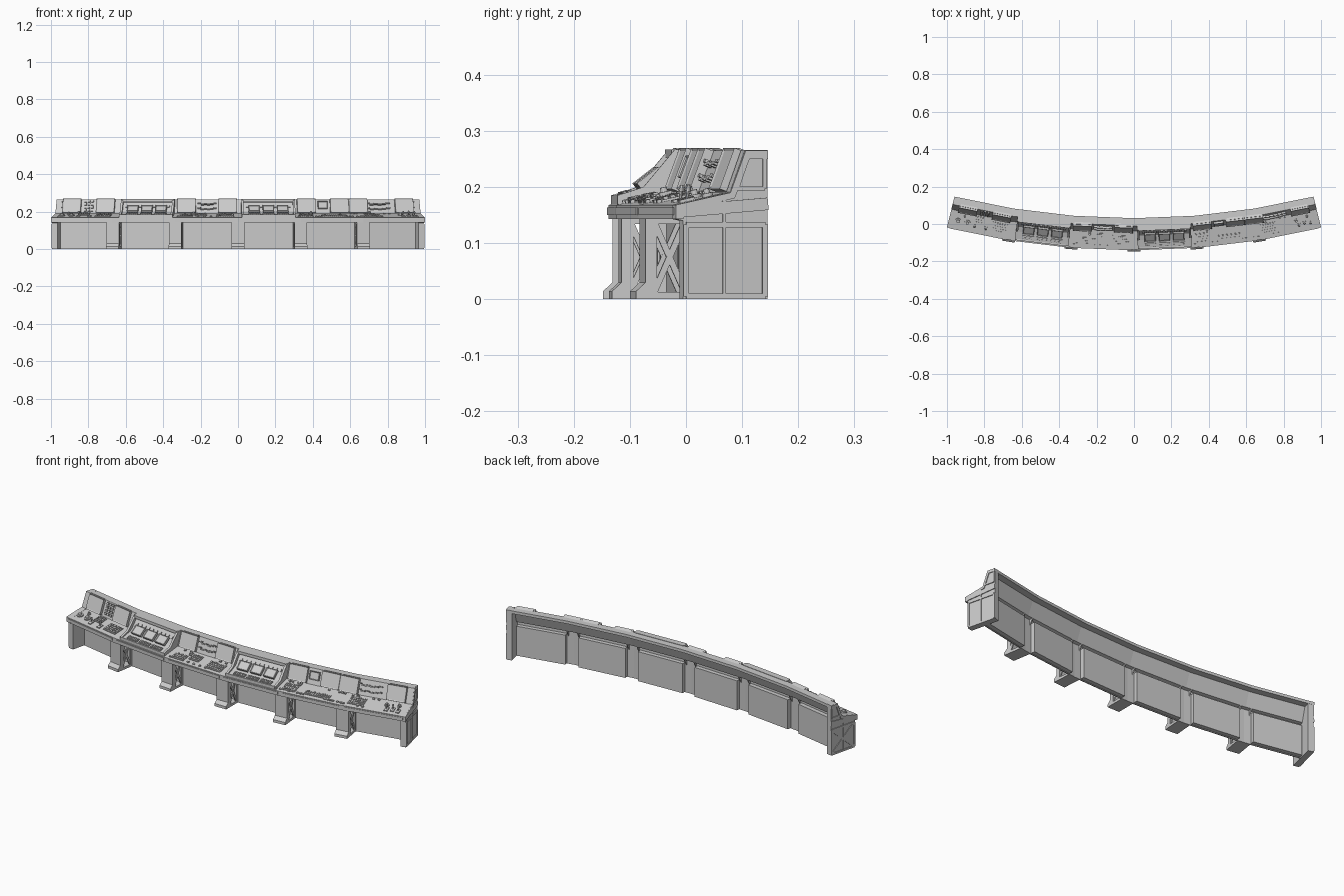
import bpy, bmesh, math, random
from mathutils import Matrix, Vector
from collections import defaultdict

if "Cube" in bpy.data.objects:
    bpy.data.objects.remove(bpy.data.objects["Cube"])

random.seed(4)
R, CY = 4.22, 4.082                 # front-edge radius and arc centre
S = math.asin(1 / R) / 3            # angle of one of the six bays
RM = R * math.cos(S / 2)
SLOPE = math.atan2(.028, .075)      # lean of the screen wall
DESK = math.atan2(.022, .1)         # pitch of the desk top
parts = defaultdict(bmesh.new)
T = Matrix.Translation


def radial(a, u=0, r=R):
    """Local frame on the arc: x along the desk, y = depth, z up."""
    return T((0, CY, 0)) @ Matrix.Rotation(a, 4, 'Z') @ T((u, -r, 0))


def bay(x):
    a = math.asin(x / R)
    i = max(-3, min(2, math.floor(a / S)))
    am = (i + .5) * S
    return radial(am, RM * math.tan(a - am), RM)


def box(name, M, x, y, z, bezel=0):
    """Box from ranges; bezel insets a sunken screen in the -y face."""
    bm = parts[name]
    size = Matrix.Diagonal((x[1] - x[0], y[1] - y[0], z[1] - z[0], 1))
    mid = T((sum(x) / 2, sum(y) / 2, sum(z) / 2))
    vs = bmesh.ops.create_cube(bm, size=1, matrix=M @ mid @ size)['verts']
    if bezel:
        out = (M.to_3x3() @ Vector((0, -1, 0))).normalized()
        bm.normal_update()
        f = max({f for v in vs for f in v.link_faces}, key=lambda f: f.normal.dot(out))
        bmesh.ops.inset_region(bm, faces=[f], thickness=bezel, depth=0)
        bmesh.ops.translate(bm, verts=f.verts, vec=out * -.003)


def loft(name, rings):
    bm = parts[name]
    rs = [[bm.verts.new(p) for p in ring] for ring in rings]
    n = len(rs[0])
    for a, b in zip(rs, rs[1:]):
        for j in range(n):
            bm.faces.new((a[j], a[(j + 1) % n], b[(j + 1) % n], b[j]))
    bm.faces.new(rs[0])
    bm.faces.new(rs[-1][::-1])


def prism(name, M, prof, x0, x1):
    loft(name, [[M @ Vector((x, d, z)) for d, z in prof] for x in (x0, x1)])


def sweep(name, prof):
    loft(name, [[radial(k * S) @ Vector((0, d, z)) for d, z in prof] for k in range(-3, 4)])


def bar(name, M, x, p, q, w, t):
    """Flat strut between two (depth, height) points in a side plane."""
    dy, dz = q[0] - p[0], q[1] - p[1]
    L = math.hypot(dy, dz)
    B = M @ T((x, (p[0] + q[0]) / 2, (p[1] + q[1]) / 2)) @ Matrix.Rotation(math.atan2(dz, dy), 4, 'X')
    box(name, B, (-t / 2, t / 2), (-L / 2, L / 2), (-w / 2, w / 2))


def cylinder(name, M, r, h, n=12, r2=None):
    bmesh.ops.create_cone(parts[name], cap_ends=True, segments=n, radius1=r,
                          radius2=r if r2 is None else r2, depth=h, matrix=M @ T((0, 0, h / 2)))


def on_desk(x, d):
    return bay(x) @ T((0, d, .168 + .22 * d)) @ Matrix.Rotation(DESK, 4, 'X')


def on_wall(x, h=0):
    return bay(x) @ T((0, .1, .19)) @ Matrix.Rotation(-SLOPE, 4, 'X') @ T((0, 0, h))


# Curved shell: desk lip, desk top, screen wall and rear top lip
sweep("desk_shell", [(0, .143), (0, .168), (.1, .19), (.128, .265), (.169, .265), (.169, .25),
                     (.135, .25), (.108, .18), (.014, .158), (.014, .143)])
sweep("knee_panel", [(.086, 0), (.086, .178), (.092, .178), (.092, 0)])

# Rear service boxes, one per bay, with a thin front lip strip
for k in range(-3, 3):
    M = radial((k + .5) * S, 0, RM)
    box("rear_box", M, (-.128, .128), (.092, .114), (.003, .16))
    box("desk_edge_trim", M, (-.155, .155), (-.003, .002), (.15, .163))

# Truss legs at the bay joints
for k in range(-2, 3):
    M = radial(k * S)
    prism("leg_body", M, [(-.01, 0), (-.01, .014), (.007, .03), (.007, .15), (.022, .15),
                          (.022, .013), (.09, .013), (.09, 0)], -.034, .034)
    for s in (-1, 1):
        x = s * .029
        xr = (x - .005, x + .005)
        box("leg_frame", M, xr, (.076, .09), (.01, .165))
        box("leg_frame", M, xr, (.02, .08), (.134, .155))
        box("leg_frame", M, xr, (.02, .028), (.01, .14))
        bar("leg_brace", M, x, (.024, .014), (.078, .136), .011, .006)
        bar("leg_brace", M, x, (.024, .136), (.078, .014), .011, .005)
        prism("rear_bracket", M, [(.09, .178), (.09, .14), (.112, .181)], x - .003, x + .003)

# End cheeks with raised frames; the left one carries a cross brace
for s in (-1, 1):
    M = radial(s * 3 * S)
    prism("end_cheek", M, [(.014, 0), (.014, .14), (0, .143), (0, .168), (.1, .191), (.127, .2655),
                           (.169, .2655), (.169, 0)], -s * .004, -s * .032)
    x = -s * .002
    frame = [(.019, .005), (.164, .005), (.164, .133), (.019, .133)]
    for p, q in zip(frame, frame[1:] + frame[:1]):
        bar("end_frame", M, x, p, q, .01, .004)
    window = [(.112, .197), (.163, .197), (.163, .259), (.134, .259)]
    for p, q in zip(window, window[1:] + window[:1]):
        bar("end_frame", M, x, p, q, .007, .004)
    bar("end_frame", M, x, (.002, .156), (.169, .17), .022, .004)
    if s < 0:
        bar("end_brace", M, x, (.022, .008), (.162, .13), .012, .004)
        bar("end_brace", M, x, (.022, .13), (.162, .008), .012, .0035)

# Main monitors on the screen wall
for x in (-.91, -.73, -.28, -.06, .378, .555, .655, .91):
    M = on_wall(x)
    box("monitor", M, (-.05, .05), (-.014, .004), (.002, .08), .007)
    box("monitor_back_rim", M, (-.043, .043), (-.004, .01), (.07, .083))
M = on_wall(.466)
box("small_monitor", M, (-.026, .026), (-.012, .004), (.025, .066), .005)

# Wall button grids and wavy shelf rails
for x0 in (-.82,):
    for i in range(3):
        for j in range(4):
            box("wall_buttons", on_wall(x0 + (i - 1) * .018, .012 + j * .017),
                (-.006, .006), (-.007, .002), (0, .011))
for x0, w in ((-.17, .1), (.77, .13)):
    for row in (.022, .05):
        for i in range(6):
            x = x0 + (i - 2.5) * w / 6
            box("wall_rail", on_wall(x, row + (.004 if i in (0, 5) else -.003 * (i % 2))),
                (-w / 12, w / 12), (-.011, .002), (0, .006))

# Raised operator modules with three tilted screens and keyboards
for xc in (-.495, .165):
    M = bay(xc)
    w = .138
    prism("module_base", M, [(.008, .166), (.008, .18), (.05, .192), (.075, .202), (.112, .25),
                             (.13, .255), (.1, .18)], -w, w)
    for s in (-1, 1):
        prism("module_cheek", M, [(.004, .166), (.004, .185), (.05, .2), (.106, .267), (.13, .267),
                                  (.1, .18)], s * w - .006, s * w + .006)
    box("module_hood", M, (-w, w), (.1, .132), (.252, .267))
    box("module_front_rail", M, (-w, w), (.003, .01), (.166, .185))
    for i in (-1, 0, 1):
        P = M @ T((i * .076, .045, .2)) @ Matrix.Rotation(-math.radians(52), 4, 'X')
        box("module_screen", P, (-.03, .03), (-.008, .006), (0, .048), .005)
        box("module_screen_mount", M, (i * .076 - .012, i * .076 + .012), (.055, .08), (.19, .214))
        K = M @ T((i * .076, .024, .186)) @ Matrix.Rotation(.28, 4, 'X')
        box("module_keyboard", K, (-.032, .032), (-.011, .011), (-.003, .004))
        for c in range(6):
            for r in range(2):
                kx, ky = (c - 2.5) * .01, (r - .5) * .009
                box("module_keys", K, (kx - .004, kx + .004), (ky - .0035, ky + .0035), (.003, .007))
    for i in range(10):
        U = M @ T(((i - 4.5) * .025, .094, .227)) @ Matrix.Rotation(-.65, 4, 'X')
        box("module_switches", U, (-.007, .007), (-.005, .003), (-.006, .008))

# Desk keyboards: position, depth, columns, rows
for x, d, cols, rows in ((-.73, .05, 7, 4), (-.2, .06, 5, 3), (-.07, .045, 8, 4), (.37, .045, 6, 4),
                         (.52, .035, 12, 2), (.73, .05, 7, 4), (-.84, .07, 4, 3), (-.28, .035, 6, 3)):
    M = on_desk(x, d)
    hw, hh = cols * .0055 + .003, rows * .0065 + .003
    box("desk_keypad", M, (-hw, hw), (-hh, hh), (-.002, .004))
    for c in range(cols):
        for r in range(rows):
            kx, ky = (c - (cols - 1) / 2) * .011, (r - (rows - 1) / 2) * .013
            box("desk_keys", M, (kx - .0042, kx + .0042), (ky - .0045, ky + .0045),
                (.003, .006 + random.random() * .003))

# Dials, throttle levers and joysticks
for x, d, r in ((-.95, .045, .016), (-.9, .045, .016), (-.92, .075, .009), (.4, .08, .012),
                (.88, .06, .012), (.94, .07, .01), (.72, .085, .009), (-.24, .075, .012)):
    M = on_desk(x, d)
    cylinder("dial_base", M, r, .006, 16)
    cylinder("dial_knob", M, r * .6, .014, 12, r * .5)
for x, d in ((.89, .03), (.92, .035), (.95, .03), (-.8, .03), (-.86, .03)):
    M = on_desk(x, d)
    box("lever_base", M, (-.009, .009), (-.014, .014), (-.001, .005))
    L = M @ Matrix.Rotation(-.35, 4, 'X')
    cylinder("lever_stick", L, .003, .022, 8)
    cylinder("lever_grip", L @ T((0, 0, .018)), .0055, .011, 8, .004)

# Scattered small switches
for x0, x1 in ((-.34, -.02), (.55, .68), (.6, .84), (.32, .46)):
    for i in range(9):
        M = on_desk(x0 + (x1 - x0) * (i + .5) / 9, random.choice((.016, .088)))
        box("desk_switches", M, (-.005, .005), (-.004, .004), (-.001, .006))

for name, bm in parts.items():
    bmesh.ops.recalc_face_normals(bm, faces=bm.faces[:])
    me = bpy.data.meshes.new(name)
    bm.to_mesh(me)
    bm.free()
    bpy.context.collection.objects.link(bpy.data.objects.new(name, me))
